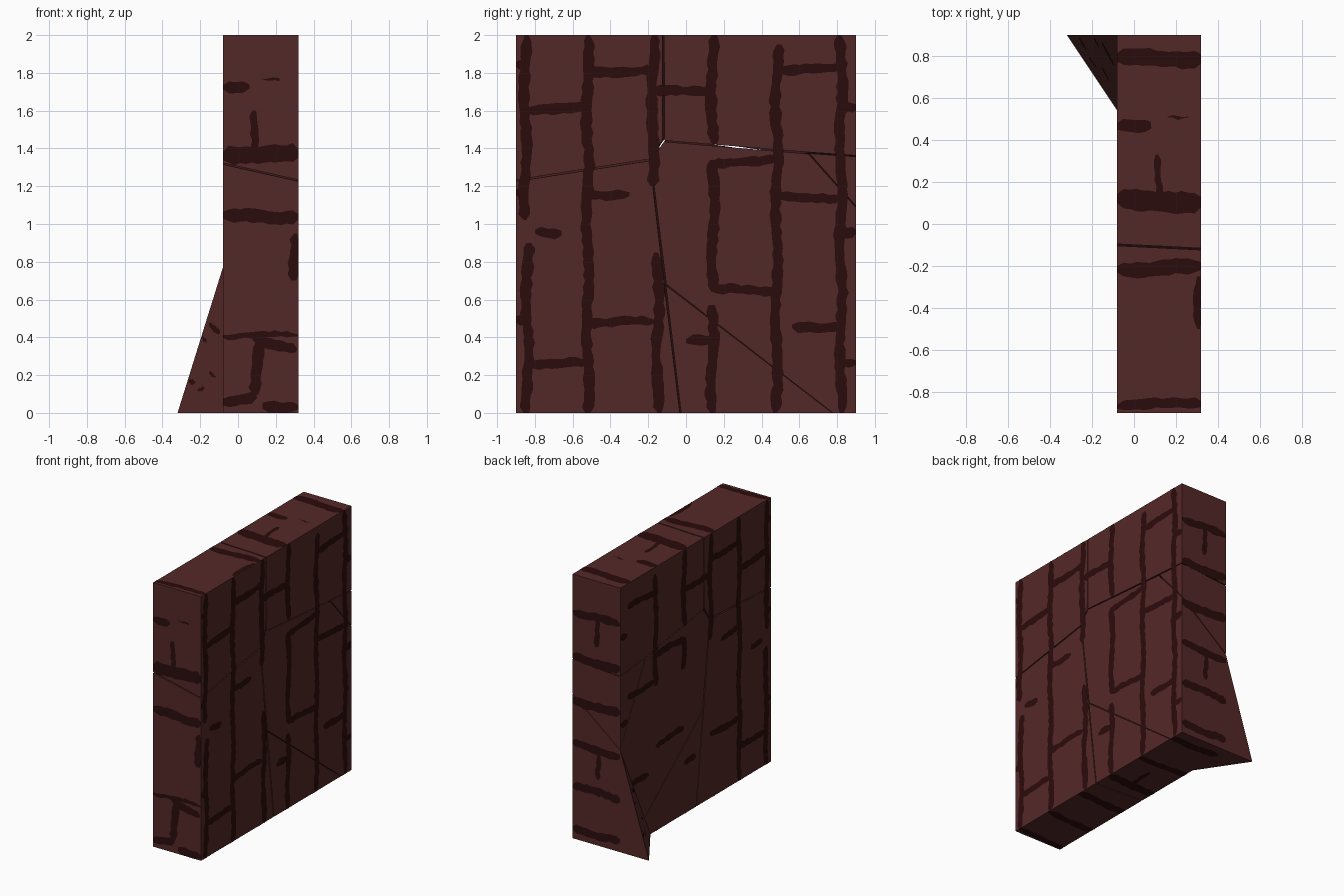
import bpy, bmesh, math, random
from mathutils import Vector

if "Cube" in bpy.data.objects:
    bpy.data.objects.remove(bpy.data.objects["Cube"])
random.seed(4)

X0, X1, Y, H = -0.08, 0.32, 0.9, 2.0
GAP = 0.004   # half width of the cracks
LIFT = 0.002  # mortar plate offset


def material(name, rgb):
    m = bpy.data.materials.new(name)
    m.diffuse_color = (*rgb, 1)
    m.use_nodes = True
    m.node_tree.nodes["Principled BSDF"].inputs["Base Color"].default_value = m.diffuse_color
    return m


BRICK = material("dark red brick", (0.088, 0.0215, 0.021))
MORTAR = material("deep maroon mortar", (0.024, 0.0035, 0.0035))


def finish(bm, name, mat):
    me = bpy.data.meshes.new(name)
    bm.to_mesh(me)
    bm.free()
    me.materials.append(mat)
    ob = bpy.data.objects.new(name, me)
    bpy.context.collection.objects.link(ob)
    return ob


# Broken wall chunks: outlines in (y, z), extruded through the wall thickness
A, B, C, D = (-Y, 1.23), (-0.19, 1.34), (-0.12, 1.44), (-0.12, H)
E, F, G, K = (Y, 1.36), (-0.11, 0.68), (-0.03, 0), (0.78, 0)
I, J = (0.65, 1.376), (Y, 1.09)
BACK = {A: (-Y, 1.32), J: (Y, 0.77), E: (Y, 1.33), I: (0.60, 1.36)}


def back_point(p):
    if p in BACK:
        return BACK[p]
    return p if abs(p[0]) == Y else (p[0] + 0.02, p[1] if p[1] in (0, H) else p[1] + 0.02)


def shrink(pts):
    # pull the crack edges in, keep the outer border in place
    c = sum((Vector(p) for p in pts), Vector((0, 0))) / len(pts)
    out = []
    for p in pts:
        q = Vector(p) + (c - Vector(p)).normalized() * GAP * 1.4
        out.append((p[0] if abs(p[0]) == Y else q.x, p[1] if p[1] in (0, H) else q.y))
    return out


def chunk(name, pts):
    bm = bmesh.new()
    f = [bm.verts.new((X1, *p)) for p in shrink(pts)]
    b = [bm.verts.new((X0, *p)) for p in shrink([back_point(p) for p in pts])]
    bm.faces.new(f)
    bm.faces.new(b[::-1])
    for i in range(len(f)):
        j = (i + 1) % len(f)
        bm.faces.new((f[j], f[i], b[i], b[j]))
    bmesh.ops.recalc_face_normals(bm, faces=bm.faces)
    finish(bm, name, BRICK)


chunk("wall_chunk_top_left", [A, B, C, D, (-Y, H)])
chunk("wall_chunk_top_right", [C, I, E, (Y, H), D])
chunk("wall_chunk_bottom_left", [(-Y, 0), G, F, B, A])
chunk("wall_chunk_middle", [B, F, K, (Y, 0), J, I, C])
chunk("wall_chunk_bottom_wedge", [F, G, K])
chunk("wall_chunk_side_corner", [I, J, E])

# Pointed shard at the rear foot of the wall
P0, P1, P2, P3 = (Vector(p) for p in
                  [(X0, Y, 0), (-0.32, Y, 0), (X0, Y, 0.77), (X0, 0.54, 0)])
bm = bmesh.new()
v = [bm.verts.new(p) for p in (P0, P1, P2, P3)]
for t in ((0, 1, 2), (0, 1, 3), (0, 2, 3), (1, 2, 3)):
    bm.faces.new([v[i] for i in t])
bmesh.ops.recalc_face_normals(bm, faces=bm.faces)
finish(bm, "rear_shard", BRICK)


# Mortar: ragged ribbons lying on each wall side
def ribbon(bm, place, normal, a, b, width, lim):
    a, b = Vector(a), Vector(b)
    d = b - a
    n = max(4, int(d.length / 0.03))
    side = Vector((-d.y, d.x)).normalized()
    ph = random.uniform(0, 6)
    prev = None
    for i in range(n + 1):
        t = i / n
        w = width / 2 * (0.45 if i in (0, n) else 1)
        mid = a + d * t + side * 0.008 * math.sin(ph + t * d.length * 11)
        row = []
        for s in (1, -1):
            p = mid + side * s * (w + random.uniform(-0.007, 0.007))
            p.x = min(max(p.x, lim[0]), lim[1])
            p.y = min(max(p.y, lim[2]), lim[3])
            row.append(bm.verts.new(place(p.x, p.y)))
        if prev:
            f = bm.faces.new((prev[0], prev[1], row[1], row[0]))
            f.normal_update()
            if f.normal.dot(normal) < 0:
                f.normal_flip()
        prev = row


def mortar(name, place, normal, segments, lim):
    bm = bmesh.new()
    for u0, v0, u1, v1, w in segments:
        ribbon(bm, place, Vector(normal), (u0, v0), (u1, v1), w, lim)
    finish(bm, name, MORTAR)


# Large sides: upright joints (y, z from, z to) and cross joints per column
UPRIGHT = [(-0.85, 2, 1.02), (-0.84, 0.9, 0), (-0.52, 2, 0), (-0.175, 2, 1.2),
           (-0.15, 0.85, 0), (0.14, 2, 1.42), (0.145, 1.34, 0.64), (0.14, 0.57, 0),
           (0.48, 1.95, 0), (0.82, 2, 0)]
CROSS = [(-0.84, -0.52, (1.61, 0.26)), (-0.52, -0.17, (1.81, 0.48)),
         (-0.52, -0.3, (1.16,)), (-0.17, 0.13, (1.70,)), (0.0, 0.14, (0.38,)),
         (0.14, 0.48, (1.33, 0.65)), (0.48, 0.82, (1.82, 1.14)), (0.56, 0.82, (0.46,)),
         (0.82, 0.9, (1.62, 0.95, 0.27)), (-0.9, -0.84, (1.84, 1.16, 0.5)),
         (-0.8, -0.66, (0.95,)), (-0.86, -0.8, (0.86,))]


def big_side(upright, cross):
    segs = [(y, z0, y, z1, 0.055) for y, z0, z1 in upright]
    return segs + [(a, z, b, z, 0.05) for a, b, zs in cross for z in zs]


SIDE = (-Y, Y, 0, H)
mortar("mortar_right_side", lambda u, v: (X1 + LIFT, u, v), (1, 0, 0),
       big_side(UPRIGHT, CROSS), SIDE)
# the left side has the same bond, with its joints fading in the middle
mortar("mortar_left_side", lambda u, v: (X0 - LIFT, u, v), (-1, 0, 0),
       big_side([(y, z0, max(z1, 1.1) if -0.2 < y < 0.6 and z0 > 1.2 else z1)
                 for y, z0, z1 in UPRIGHT if not (-0.3 < y < 0.4 and z0 < 1.2)
                 and y < 0.8], CROSS), SIDE)


# Narrow sides: bands across the thickness with a few short stubs
def narrow(bands, stubs, along_x=(X0, X1)):
    return [(along_x[0], p, along_x[1], p, w) for p, w in bands] + stubs


END = (X0, X1, 0, H)
FLAT = (X0, X1, -Y, Y)
mortar("mortar_front_end", lambda u, v: (u, -Y - LIFT, v), (0, -1, 0),
       narrow([(1.37, 0.09), (1.04, 0.07), (0.41, 0.03)],
              [(X0, 1.72, 0.06, 1.73, 0.06), (0.12, 1.76, 0.22, 1.76, 0.012),
               (0.09, 1.38, 0.09, 1.6, 0.04), (0.13, 0.4, 0.08, 0.1, 0.06),
               (X0, 0.06, 0.1, 0.08, 0.06), (0.08, 0.4, 0.31, 0.33, 0.05),
               (0.3, 0.95, 0.3, 0.7, 0.05), (0.13, 0.03, 0.32, 0.04, 0.06)]), END)
mortar("mortar_rear_end", lambda u, v: (u, Y + LIFT, v), (0, 1, 0),
       narrow([(1.72, 0.06), (1.38, 0.07), (1.05, 0.07), (0.72, 0.06), (0.4, 0.06),
               (0.08, 0.06)], [(0.12, 1.72, 0.12, 1.5, 0.04), (0.1, 0.7, 0.1, 0.5, 0.04)]), END)
mortar("mortar_top", lambda u, v: (u, v, H - 0.0005 + LIFT), (0, 0, 1),
       narrow([(0.79, 0.08), (0.11, 0.1), (-0.21, 0.07), (-0.86, 0.05)],
              [(X0, 0.46, 0.08, 0.48, 0.06), (0.16, 0.5, 0.26, 0.5, 0.015),
               (0.12, 0.12, 0.12, 0.33, 0.035), (0.31, -0.25, 0.31, -0.5, 0.035)]), FLAT)
mortar("mortar_bottom", lambda u, v: (u, v, -0.0015), (0, 0, -1),
       narrow([(0.8, 0.07), (0.45, 0.06), (0.11, 0.08), (-0.21, 0.07), (-0.55, 0.06),
               (-0.86, 0.05)], [(0.12, 0.11, 0.12, 0.33, 0.035)]), FLAT)

# Small flecks on the sloping face of the shard
N = (P1 - P3).cross(P2 - P3).normalized()
if N.x > 0:
    N = -N
mortar("mortar_shard", lambda u, v: P3 + (P1 - P3) * u + (P2 - P3) * v + N * LIFT, N,
       [(0.06, 0.56, 0.3, 0.6, 0.04), (0.35, 0.5, 0.45, 0.52, 0.03),
        (0.4, 0.16, 0.55, 0.15, 0.03), (0.15, 0.25, 0.3, 0.27, 0.03),
        (0.6, 0.2, 0.75, 0.22, 0.03)], (0, 1, 0, 1))
